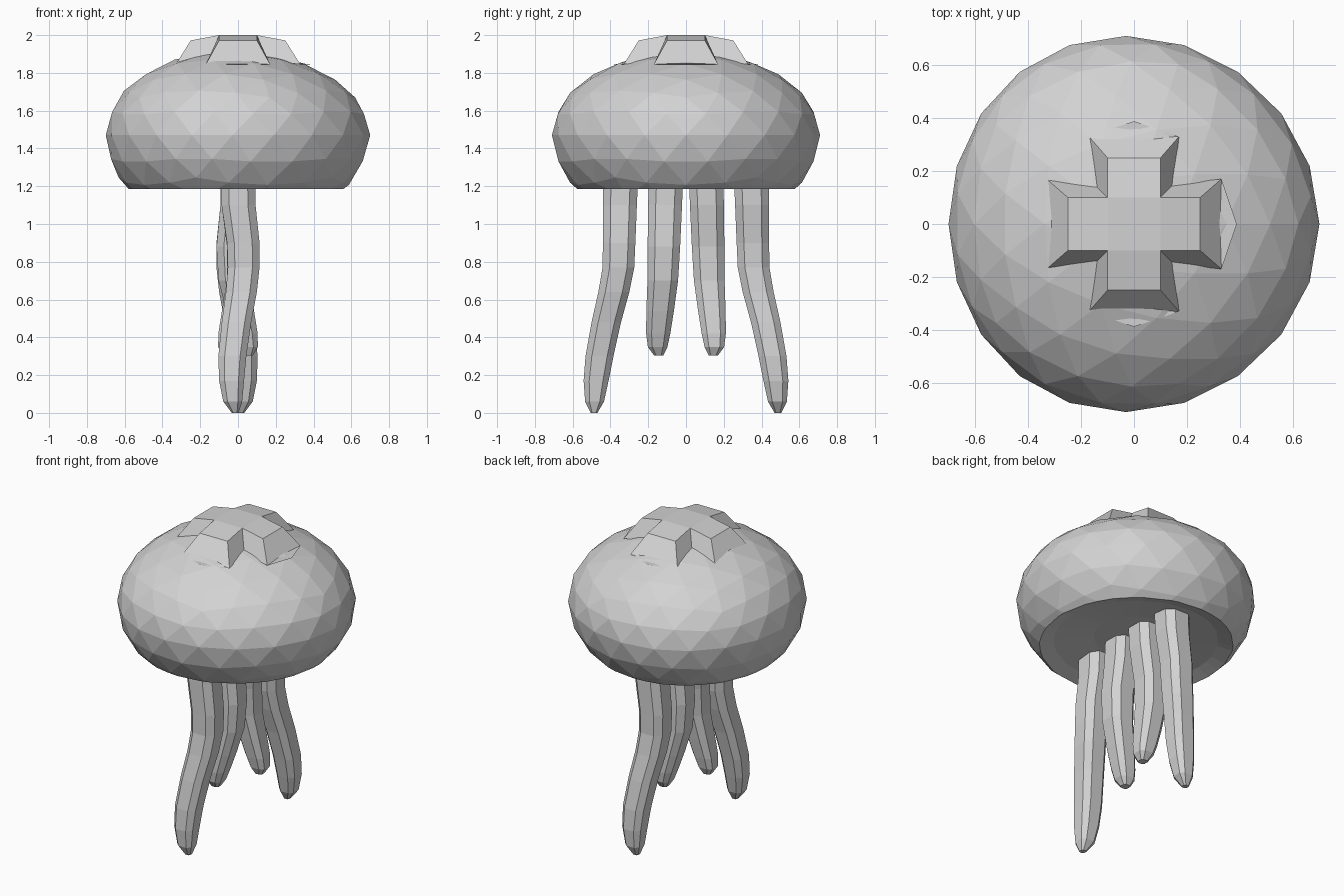
import bpy, bmesh
from mathutils import Vector

if "Cube" in bpy.data.objects:
    bpy.data.objects.remove(bpy.data.objects["Cube"], do_unlink=True)

grey = bpy.data.materials.new("pale_grey")
grey.use_nodes = True
COLOUR = (0.65, 0.65, 0.65, 1)
grey.diffuse_color = COLOUR
grey.node_tree.nodes["Principled BSDF"].inputs["Base Color"].default_value = COLOUR


def finish(bm, name):
    bmesh.ops.recalc_face_normals(bm, faces=bm.faces)
    mesh = bpy.data.meshes.new(name)
    bm.to_mesh(mesh)
    bm.free()
    mesh.materials.append(grey)
    obj = bpy.data.objects.new(name, mesh)
    bpy.context.collection.objects.link(obj)
    return obj


# Bell: squashed faceted sphere, slightly fuller on one side, cut flat below
MID, RIM = 1.47, 1.185
bm = bmesh.new()
bmesh.ops.create_icosphere(bm, subdivisions=3, radius=1)
for v in bm.verts:
    x, y, z = v.co
    v.co = Vector((x * 0.7 - 0.03 * (1 - x * x), y * 0.71,
                   MID + z * (0.447 if z > 0 else 0.5)))
bmesh.ops.bisect_plane(bm, geom=bm.verts[:] + bm.edges[:] + bm.faces[:],
                       plane_co=(0, 0, RIM), plane_no=(0, 0, 1), clear_inner=True)

# Shallow hollow under the bell
for scale, height in ((0.85, 1.212), (0.5, 1.24)):
    edge = [e for e in bm.edges if e.is_boundary]
    grown = bmesh.ops.extrude_edge_only(bm, edges=edge)["geom"]
    for v in [g for g in grown if isinstance(g, bmesh.types.BMVert)]:
        v.co = Vector((v.co.x * scale, v.co.y * scale, height))
bmesh.ops.holes_fill(bm, edges=[e for e in bm.edges if e.is_boundary], sides=0)
finish(bm, "bell")

# Crown: cross-shaped cap with sloping skirts
bm = bmesh.new()


def turn(p, quarter):
    x, y, z = p
    for _ in range(quarter):
        x, y = -y, x
    return bm.verts.new((x, y, z))


for q in range(4):
    inner = [turn((0.1, s * 0.1, 2), q) for s in (-1, 1)]
    outer = [turn((0.25, s * 0.1, 1.972), q) for s in (-1, 1)]
    foot = [turn((0.33, s * 0.17, 1.845), q) for s in (-1, 1)]
    root = [turn((0.15, s * 0.15, 1.87), q) for s in (-1, 1)]
    tip = turn((0.388, 0, 1.845), q)
    bm.faces.new((inner[0], outer[0], outer[1], inner[1]))
    bm.faces.new((outer[0], foot[0], tip, foot[1], outer[1]))
    for i in (0, 1):
        bm.faces.new((inner[i], root[i], foot[i], outer[i]))
bmesh.ops.remove_doubles(bm, verts=bm.verts, dist=0.001)
bmesh.ops.holes_fill(bm, edges=[e for e in bm.edges if e.is_boundary], sides=0)
finish(bm, "crown")


# Tentacles: chamfered square tubes along a wavy path of (x, y, z, half width)
def tentacle(name, path, flip):
    bm = bmesh.new()
    rings = []
    for x, y, z, w in path:
        c = w * 0.55
        section = [(w, -c), (w, c), (c, w), (-c, w),
                   (-w, c), (-w, -c), (-c, -w), (c, -w)]
        rings.append([bm.verts.new((flip * (x + a), flip * (y + b), z))
                      for a, b in section])
    for low, high in zip(rings, rings[1:]):
        for i in range(8):
            j = (i + 1) % 8
            bm.faces.new((low[i], low[j], high[j], high[i]))
    bm.faces.new(rings[0])
    bm.faces.new(rings[-1])
    finish(bm, name)


long_path = [(0, -0.345, 1.26, 0.092), (0.003, -0.35, 1.1, 0.09),
             (0.028, -0.354, 0.9, 0.086), (0.03, -0.358, 0.77, 0.084),
             (0.018, -0.382, 0.64, 0.082), (-0.008, -0.422, 0.48, 0.078),
             (-0.03, -0.458, 0.3, 0.074), (-0.034, -0.476, 0.17, 0.066),
             (-0.028, -0.484, 0.06, 0.05), (-0.015, -0.487, 0, 0.018)]
short_path = [(0, -0.105, 1.26, 0.09), (0.003, -0.111, 1.1, 0.09),
              (0.028, -0.117, 0.88, 0.086), (0.022, -0.123, 0.7, 0.081),
              (-0.012, -0.137, 0.54, 0.073), (-0.04, -0.147, 0.42, 0.064),
              (-0.053, -0.15, 0.35, 0.052), (-0.055, -0.145, 0.305, 0.025)]
for side, flip in (("front", 1), ("back", -1)):
    tentacle(side + "_long_tentacle", long_path, flip)
    tentacle(side + "_short_tentacle", short_path, flip)
